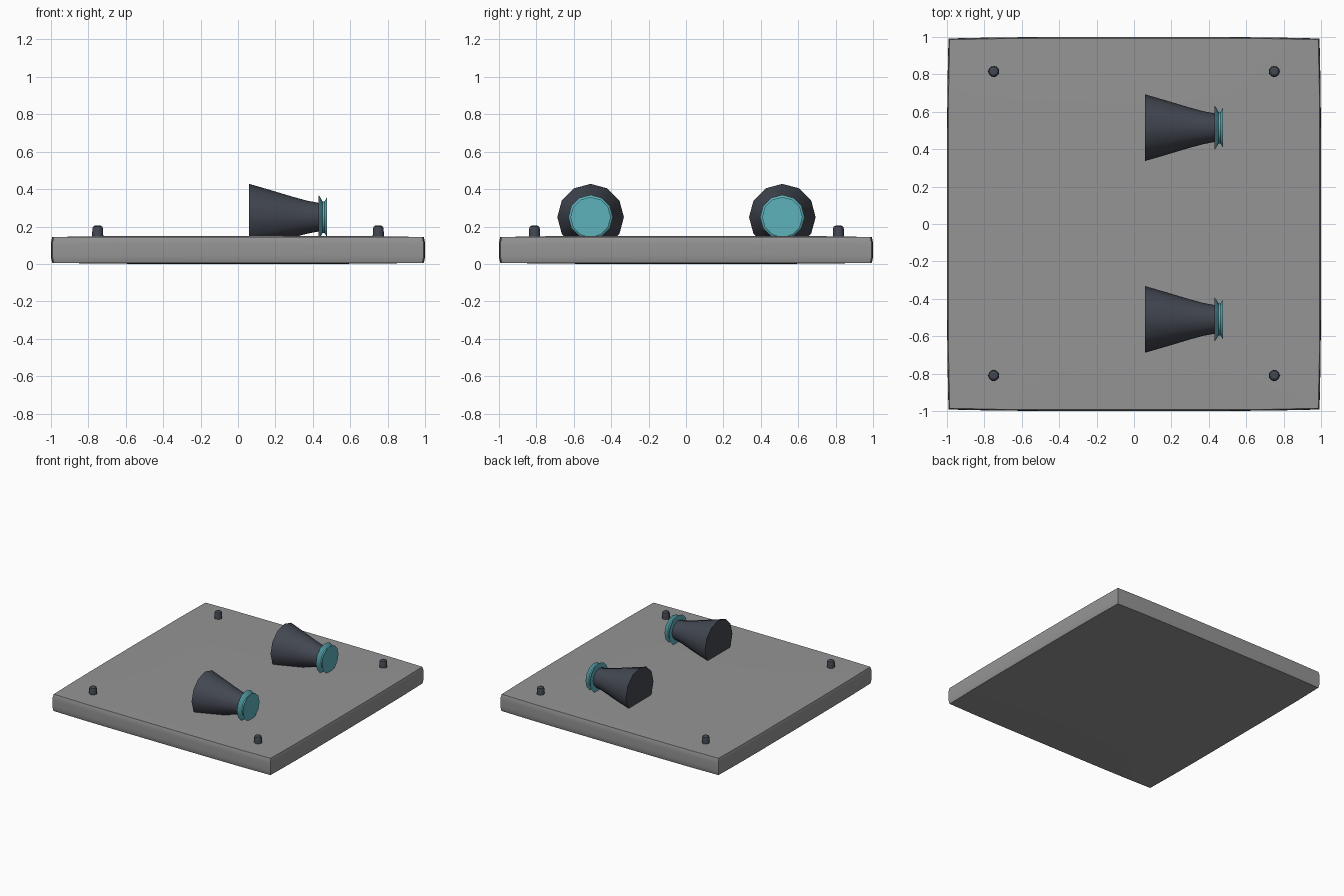
import bpy, bmesh, math

if "Cube" in bpy.data.objects:
    bpy.data.objects.remove(bpy.data.objects["Cube"])


def material(name, rgb):
    m = bpy.data.materials.new(name)
    m.diffuse_color = (*rgb, 1)
    m.use_nodes = True
    m.node_tree.nodes["Principled BSDF"].inputs["Base Color"].default_value = m.diffuse_color
    return m


grey = material("slab grey", (0.30, 0.30, 0.30))
dark = material("dark slate", (0.055, 0.063, 0.082))
teal = material("teal", (0.11, 0.44, 0.50))


def finish(name, bm, mat, angle):
    bmesh.ops.recalc_face_normals(bm, faces=bm.faces[:])
    me = bpy.data.meshes.new(name)
    bm.to_mesh(me)
    bm.free()
    ob = bpy.data.objects.new(name, me)
    bpy.context.collection.objects.link(ob)
    me.materials.append(mat)
    bpy.ops.object.select_all(action='DESELECT')
    ob.select_set(True)
    bpy.context.view_layer.objects.active = ob
    bpy.ops.object.shade_smooth_by_angle(angle=math.radians(angle))
    return ob


def lathe(name, profile, sides, mat, origin, along_x, angle=35):
    """Capped solid of revolution from (distance, radius) pairs."""
    bm = bmesh.new()
    rings = []
    for d, r in profile:
        ring = []
        for i in range(sides):
            a = 2 * math.pi * i / sides
            u, v = r * math.cos(a), r * math.sin(a)
            p = (d, u, v) if along_x else (u, v, d)
            ring.append(bm.verts.new([p[k] + origin[k] for k in range(3)]))
        rings.append(ring)
    for lo, hi in zip(rings, rings[1:]):
        for i in range(sides):
            j = (i + 1) % sides
            bm.faces.new((lo[i], lo[j], hi[j], hi[i]))
    bm.faces.new(rings[0])
    bm.faces.new(rings[-1])
    return finish(name, bm, mat, angle)


# Slab with gently pillowed sides, top and bottom
bm = bmesh.new()
bmesh.ops.create_cube(bm, size=2)
bmesh.ops.subdivide_edges(bm, edges=bm.edges[:], cuts=7, use_grid_fill=True)
for v in bm.verts:
    x, y, z = v.co
    v.co.x = x * (1 - 0.008 * y ** 4 - 0.007 * z ** 4)
    v.co.y = y * (1 - 0.008 * x ** 4 - 0.007 * z ** 4)
    v.co.z = 0.075 + z * (0.075 - 0.006 * max(abs(x), abs(y)) ** 4)
finish("base_slab", bm, grey, 40)

# Tapered horns, each tipped with a flanged spool
for side, y in (("front", -0.51), ("back", 0.515)):
    lathe("horn_" + side,
          [(0.06, 0.178), (0.18, 0.143), (0.30, 0.107), (0.37, 0.088), (0.44, 0.075)],
          12, dark, (0, y, 0.25), True)
    lathe("spool_" + side,
          [(0.43, 0.119), (0.441, 0.104), (0.452, 0.085), (0.463, 0.085), (0.477, 0.108)],
          12, teal, (0, y, 0.25), True)

# Corner pegs
for x in (-0.75, 0.75):
    for y in (-0.81, 0.815):
        lathe("corner_peg", [(0.13, 0.03), (0.187, 0.029), (0.199, 0.025), (0.205, 0.015)],
              12, dark, (x, y, 0), False, 30)
